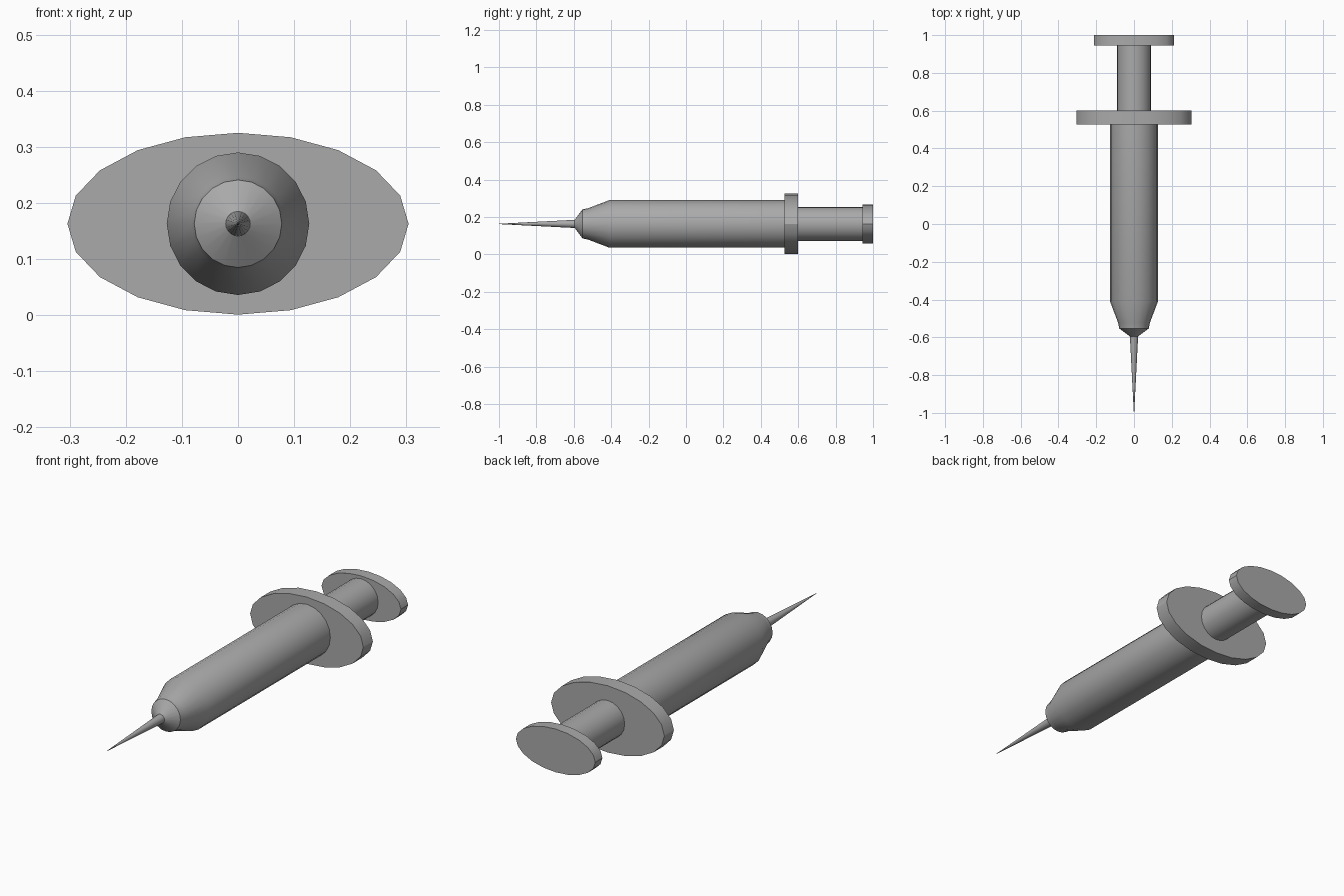
import bpy, bmesh, math

cube = bpy.data.objects.get("Cube")
if cube:
    bpy.data.objects.remove(cube, do_unlink=True)

SIDES = 20
AXIS_Z = 0.163

grey = bpy.data.materials.new("plain grey")
grey.use_nodes = True
colour = (0.4, 0.4, 0.4, 1)
grey.diffuse_color = colour
grey.node_tree.nodes["Principled BSDF"].inputs["Base Color"].default_value = colour


def lathe(name, profile):
    """Closed solid along y from rings of (y, x radius, z radius)."""
    bm = bmesh.new()
    rings = []
    for y, rx, rz in profile:
        angles = [math.tau * i / SIDES for i in range(SIDES)]
        rings.append([bm.verts.new((rx * math.cos(a), y, AXIS_Z + rz * math.sin(a)))
                      for a in angles])
    for a, b in zip(rings, rings[1:]):
        for i in range(SIDES):
            j = (i + 1) % SIDES
            bm.faces.new((a[i], a[j], b[j], b[i]))
    bm.faces.new(rings[0])
    bm.faces.new(rings[-1])
    bmesh.ops.recalc_face_normals(bm, faces=bm.faces)
    mesh = bpy.data.meshes.new(name)
    bm.to_mesh(mesh)
    bm.free()
    mesh.materials.append(grey)
    obj = bpy.data.objects.new(name, mesh)
    bpy.context.collection.objects.link(obj)
    bpy.ops.object.select_all(action='DESELECT')
    obj.select_set(True)
    bpy.context.view_layer.objects.active = obj
    bpy.ops.object.shade_smooth_by_angle(angle=math.radians(30))
    return obj


def round_profile(points):
    return [(y, r, r) for y, r in points]


# Barrel with its tapered nozzle
lathe("barrel", round_profile([(-0.595, 0.022), (-0.553, 0.078), (-0.523, 0.084),
                               (-0.41, 0.127), (0.53, 0.127)]))
# Needle narrowing to a point
lathe("needle", round_profile([(-1.0, 0.001), (-0.59, 0.022)]))
# Oval finger grip
lathe("finger_flange", [(0.527, 0.304, 0.162), (0.6, 0.304, 0.162)])
# Plunger rod and oval thumb rest
lathe("plunger_rod", round_profile([(0.59, 0.091), (0.95, 0.091)]))
lathe("thumb_rest", [(0.945, 0.213, 0.105), (1.0, 0.213, 0.105)])
